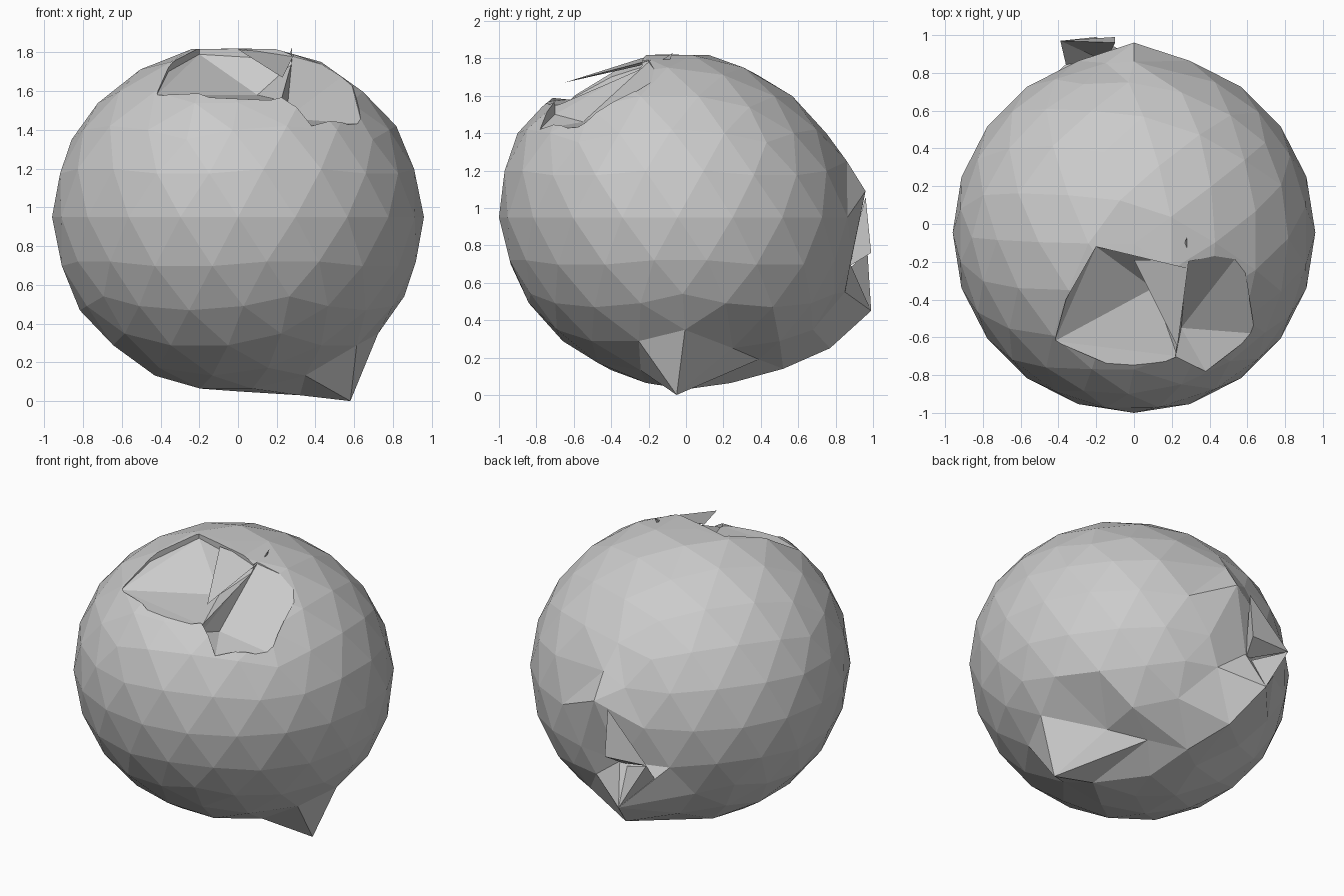
import bpy, bmesh
from mathutils import Vector, Matrix
from math import pi

cube = bpy.data.objects.get("Cube")
if cube:
    bpy.data.objects.remove(cube)

grey = bpy.data.materials.new("stone_grey")
grey.use_nodes = True
grey.diffuse_color = (0.6, 0.6, 0.6, 1)
grey.node_tree.nodes["Principled BSDF"].inputs["Base Color"].default_value = (0.6, 0.6, 0.6, 1)


def add_object(name, bm):
    mesh = bpy.data.meshes.new(name)
    bm.to_mesh(mesh)
    bm.free()
    mesh.materials.append(grey)
    obj = bpy.data.objects.new(name, mesh)
    bpy.context.collection.objects.link(obj)
    return obj


def hull(name, points):
    b = bmesh.new()
    for p in points:
        b.verts.new(p)
    bmesh.ops.convex_hull(b, input=list(b.verts))
    return add_object(name, b)


# Faceted boulder leaning slightly forward, a little flatter on top
bm = bmesh.new()
bmesh.ops.create_icosphere(bm, subdivisions=3, radius=1,
                           matrix=Matrix.Rotation(pi, 4, "Z"))
for v in bm.verts:
    x, y, z = v.co
    height = 0.895 if z > 0 else 0.915
    v.co = (x * 0.96, y * 0.955 - 0.045 - z * 0.06,
            min(max(z * height + 0.95, 0.05), 1.82))

# Pull the nearest corner to each target: spikes outward, dents inward
targets = [
    (0.58, -0.05, 0.0),      # lower spike
    (0.32, 0.0, 0.03),       # spike root
    (0.0, -0.77, 1.54),      # front lip
    (0.0, 0.96, 1.09),       # rear ridge
    (0.0, 0.86, 1.25),
    (-0.2, 0.99, 0.45),      # rear spike
    (0.06, 0.85, 0.55),      # rear hollow
    (-0.1, 0.77, 0.25),      # rear spike root
    (0.02, 0.52, 0.14),      # underside chip
    (0.22, 0.39, 0.19),
    (0.42, 0.25, 0.25),
]
free = set(bm.verts)
start = {v: v.co.copy() for v in bm.verts}
for t in map(Vector, targets):
    v = min(free, key=lambda w: ((start[w] - t).length, w.index))
    free.remove(v)
    v.co = t
boulder = add_object("boulder", bm)

# Two chipped notches at the upper front, meeting under the flap
notches = {
    "left_notch": [(0.25, -0.55, 1.46), (0.64, -0.58, 1.43), (0.38, -0.78, 1.42),
                   (0.22, -0.7, 1.5), (0.28, -0.2, 1.78), (0.57, -0.14, 1.7)],
    "right_notch": [(0.1, -0.34, 1.58), (-0.2, -0.56, 1.58), (0, -0.8, 1.56),
                    (0.23, -0.7, 1.55), (-0.36, -0.4, 1.7), (-0.2, -0.12, 1.79),
                    (0.02, -0.2, 1.8), (-0.42, -0.62, 1.58), (0.3, -0.24, 1.76)],
}
for name, floor in notches.items():
    cutter = hull(name + "_cutter", floor + [(x, y, 2.1) for x, y, z in floor])
    cutter.hide_render = True
    cutter.hide_viewport = True
    cut = boulder.modifiers.new(name, "BOOLEAN")
    cut.operation = "DIFFERENCE"
    cut.solver = "EXACT"
    cut.object = cutter

# Loose shards standing out of the surface
hull("front_flap", [(0.0, -0.19, 1.815), (0.29, -0.19, 1.79),
                    (0.23, -0.65, 1.67), (0.18, -0.25, 1.76)])
hull("top_sliver", [(0.26, -0.12, 1.77), (0.28, -0.16, 1.77),
                    (0.28, -0.07, 1.83), (0.27, -0.1, 1.76)])
hull("rear_flap", [(-0.1, 0.96, 1.06), (-0.39, 0.97, 0.77),
                   (-0.1, 0.99, 0.76), (-0.15, 0.86, 0.68)])
hull("rear_shard", [(-0.39, 0.97, 0.77), (-0.2, 0.99, 0.45),
                    (-0.35, 0.8, 0.58), (-0.15, 0.86, 0.66)])
